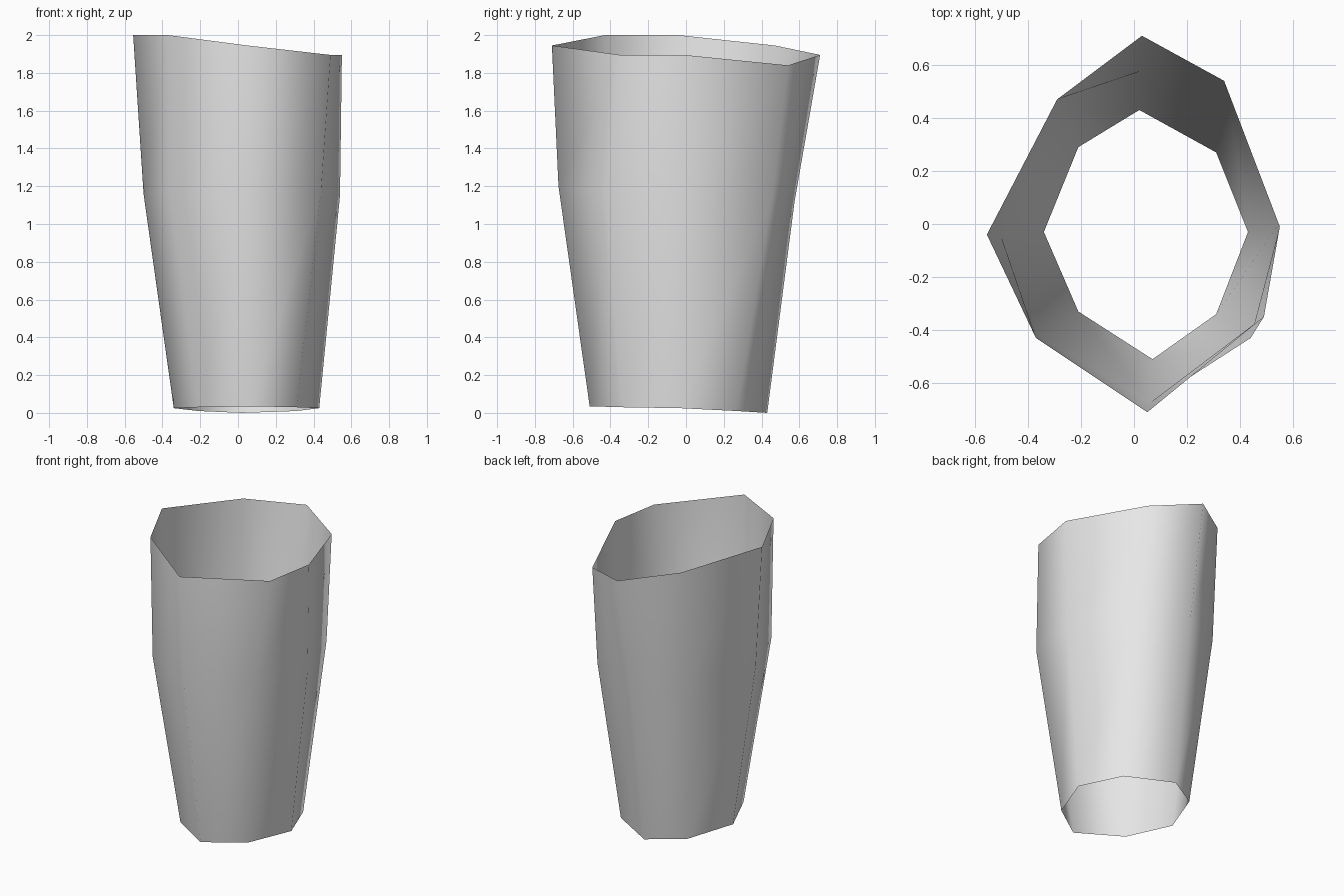
import bpy
import bmesh

# Cross-sections of the open sleeve, clockwise from the back corner
bottom_ring = [(0.02, 0.43, 0.0), (0.31, 0.27, 0.01), (0.43, -0.03, 0.025), (0.31, -0.34, 0.03),
               (0.07, -0.51, 0.035), (-0.21, -0.33, 0.03), (-0.34, -0.03, 0.025), (-0.21, 0.29, 0.01)]
middle_ring = [(0.02, 0.575, 1.12), (0.36, 0.455, 1.14), (0.54, -0.01, 1.15), (0.44, -0.43, 1.18),
               (0.06, -0.675, 1.20), (-0.36, -0.42, 1.17), (-0.50, -0.05, 1.16), (-0.275, 0.44, 1.14)]
top_ring = [(0.03, 0.71, 1.895), (0.34, 0.54, 1.84), (0.55, -0.01, 1.895), (0.49, -0.35, 1.895),
            (0.05, -0.71, 1.945), (-0.37, -0.43, 2.0), (-0.555, -0.04, 2.0), (-0.29, 0.47, 1.945)]

# Loft the rings into an open-ended tube
bm = bmesh.new()
rings = [[bm.verts.new(p) for p in ring] for ring in (bottom_ring, middle_ring, top_ring)]
for low, high in zip(rings, rings[1:]):
    for i in range(8):
        j = (i + 1) % 8
        face = bm.faces.new((low[j], low[i], high[i], high[j]))
        face.smooth = True
mesh = bpy.data.meshes.new("sleeve")
bm.to_mesh(mesh)
bm.free()

# Plain light grey surface
grey = bpy.data.materials.new("light_grey")
grey.diffuse_color = (0.8, 0.8, 0.8, 1.0)
mesh.materials.append(grey)

sleeve = bpy.data.objects.new("sleeve", mesh)
bpy.context.collection.objects.link(sleeve)
